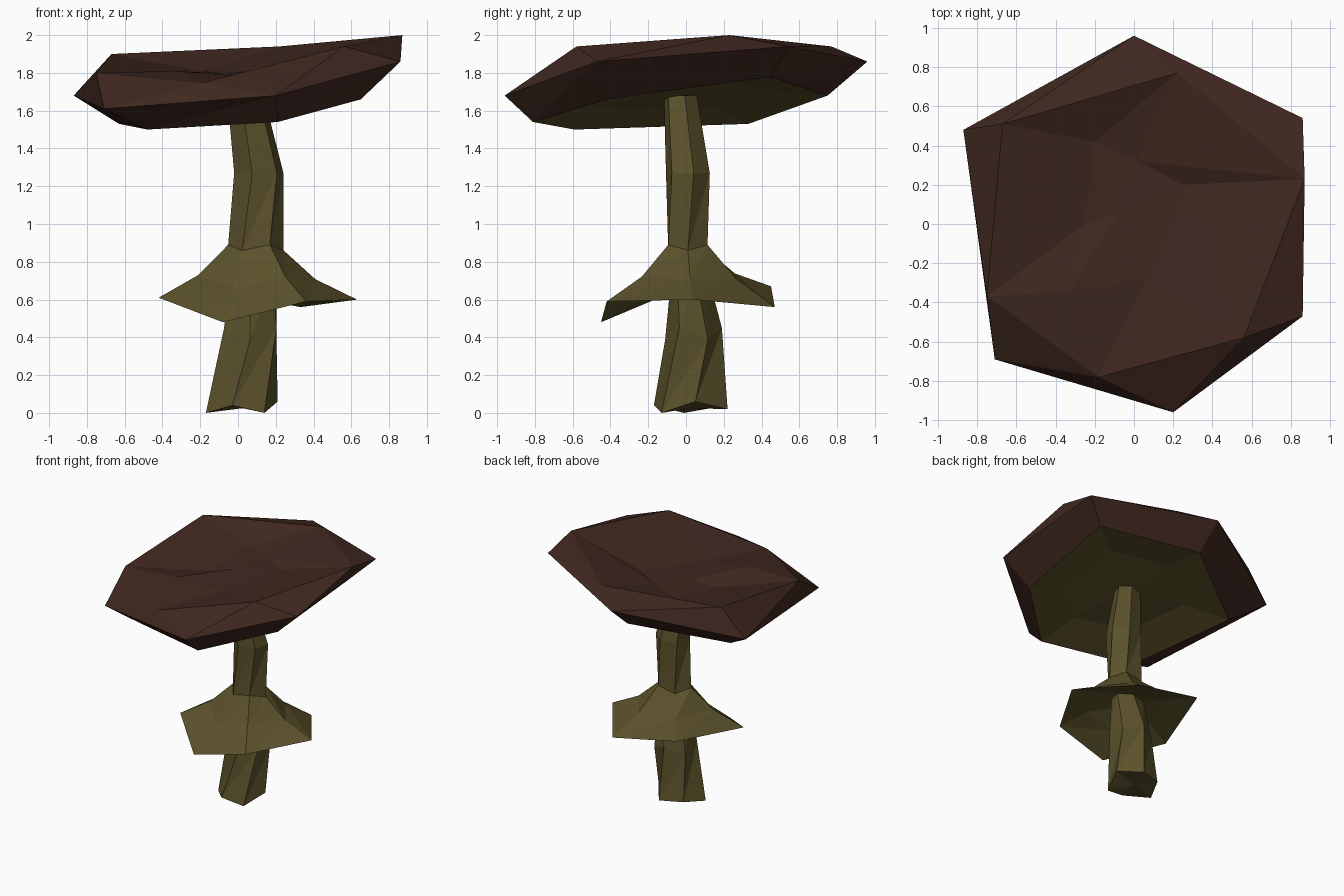
import bpy
import bmesh
import math
from mathutils import Vector

cube = bpy.data.objects.get("Cube")
if cube:
    bpy.data.objects.remove(cube, do_unlink=True)


def make_material(name, color):
    mat = bpy.data.materials.new(name)
    mat.use_nodes = True
    mat.diffuse_color = (*color, 1)
    mat.node_tree.nodes["Principled BSDF"].inputs["Base Color"].default_value = (*color, 1)
    return mat


brown = make_material("dark brown", (0.051, 0.021, 0.014))
olive = make_material("olive green", (0.105, 0.084, 0.024))


def stem_ring(cx, cy, z, rx, ry, wobble, start):
    """Six points around the stem, alternately raised and lowered."""
    ring = []
    for i in range(6):
        angle = math.radians(60 * i + start)
        ring.append(Vector((cx + rx * math.cos(angle),
                            cy + ry * math.sin(angle),
                            z + wobble * (-1) ** i)))
    return ring


def centre(ring):
    return sum(ring, Vector()) / len(ring)


def shrink(ring, factor, lift):
    """Scaled copy of a ring about its own centre, moved in z."""
    mid = centre(ring)
    return [mid + (p - mid) * factor + Vector((0, 0, lift)) for p in ring]


def blend(ring_a, ring_b, factor, lift):
    return [a.lerp(b, factor) + Vector((0, 0, lift)) for a, b in zip(ring_a, ring_b)]


def loft(name, rings, materials, bands):
    """Closed triangulated skin through six-sided rings; bands gives a material per step."""
    bm = bmesh.new()
    loops = [[bm.verts.new(p) for p in ring] for ring in rings]

    def tri(a, b, c, slot):
        bm.faces.new((a, b, c)).material_index = slot

    for a, b, slot in zip(loops, loops[1:], bands):
        for i in range(6):
            j = (i + 1) % 6
            tri(a[i], a[j], b[j], slot)
            tri(a[i], b[j], b[i], slot)
    for end in (0, -1):
        hub = bm.verts.new(centre(rings[end]))
        for i in range(6):
            tri(loops[end][i], loops[end][(i + 1) % 6], hub, bands[end])
    bmesh.ops.recalc_face_normals(bm, faces=bm.faces)
    mesh = bpy.data.meshes.new(name)
    bm.to_mesh(mesh)
    bm.free()
    for mat in materials:
        mesh.materials.append(mat)
    obj = bpy.data.objects.new(name, mesh)
    bpy.context.collection.objects.link(obj)
    return obj


def points(*coords):
    return [Vector(c) for c in coords]


# Stem below and above the skirt
foot = points((-0.03, -0.17, 0.04), (0.14, -0.13, 0), (0.21, 0.05, 0.06),
              (0.09, 0.22, 0.02), (-0.09, 0.16, 0.03), (-0.17, -0.01, 0))
shin = stem_ring(0.065, 0.04, 0.42, 0.16, 0.15, -0.03, -90)
waist = stem_ring(0.08, 0.02, 0.72, 0.13, 0.1, 0, -100)
collar = stem_ring(0.095, 0.01, 0.875, 0.147, 0.12, -0.015, -120)
neck = stem_ring(0.11, 0.01, 1.27, 0.135, 0.12, 0, -105)
crown = stem_ring(0.04, -0.03, 1.68, 0.1, 0.09, 0, -105)

# Skirt flaring out of the stem, hollow underneath
hem = points((-0.08, -0.45, 0.48), (0.36, -0.42, 0.59), (0.63, 0.04, 0.6),
             (0.33, 0.47, 0.56), (-0.23, 0.45, 0.67), (-0.42, -0.14, 0.61))
fold = blend(collar, hem, 0.43, -0.04)
lining = blend(waist, hem, 0.45, 0)
loft("stem_with_skirt",
     [foot, shin, waist, lining, hem, fold, collar, neck, crown], [olive], [0] * 8)

# Cap: hollow top, rim and recessed underside
rim = points((0.2, -0.96, 1.68), (0.86, -0.47, 1.86), (0.86, 0.54, 1.94),
             (0, 0.96, 1.86), (-0.87, 0.48, 1.68), (-0.71, -0.69, 1.61))
brow = points((-0.18, -0.78, 1.75), (0.56, -0.58, 1.94), (0.87, 0.23, 2),
              (0.22, 0.77, 1.94), (-0.67, 0.51, 1.9), (-0.75, -0.37, 1.8))
lip = points((0.21, -0.81, 1.54), (0.65, -0.42, 1.66), (0.7, 0.45, 1.78),
             (0, 0.75, 1.68), (-0.63, 0.33, 1.53), (-0.48, -0.59, 1.5))
gills = shrink(lip, 0.58, 0.055)
hollow = points((-0.33, -0.34, 1.81), (0.06, -0.28, 1.78), (0.25, 0.2, 1.82),
                (0.02, 0.32, 1.81), (-0.2, 0.42, 1.81), (-0.25, 0, 1.75))
loft("cap", [gills, lip, rim, brow, hollow], [brown, olive], [1, 0, 0, 0])
